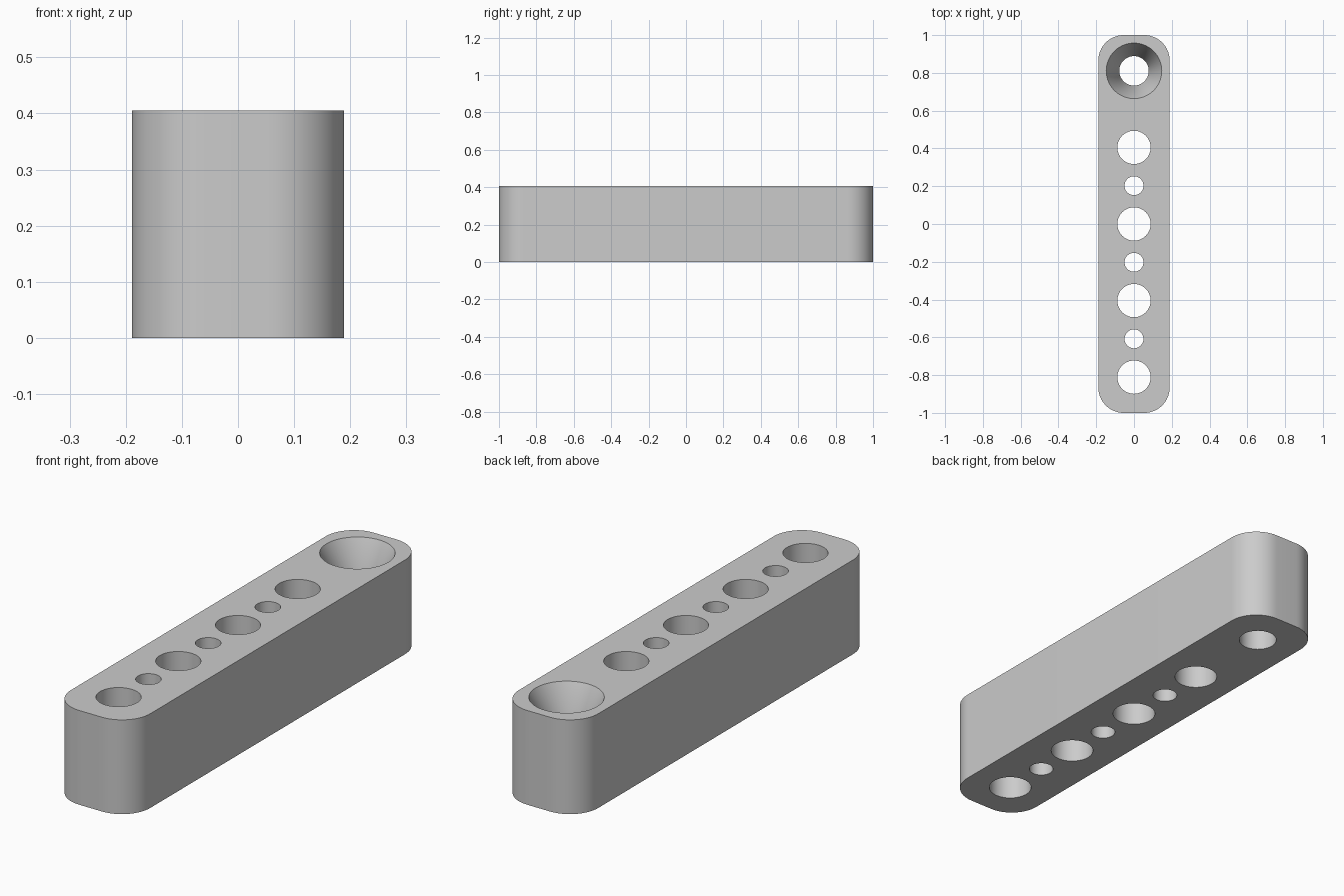
import bpy, bmesh, math

cube = bpy.data.objects.get("Cube")
if cube:
    bpy.data.objects.remove(cube)

HALF_W, HALF_L, HEIGHT = 0.189, 1.0, 0.405
CORNER = 0.135
PITCH = 0.4054
SINK_DEPTH = 0.15

grey = bpy.data.materials.new("light grey")
grey.use_nodes = True
colour = (0.6, 0.6, 0.6, 1)
grey.diffuse_color = colour
grey.node_tree.nodes["Principled BSDF"].inputs["Base Color"].default_value = colour


def circle(radius, y, count=64):
    steps = [2 * math.pi * i / count for i in range(count)]
    return [(radius * math.cos(a), y + radius * math.sin(a)) for a in steps]


def rounded_outline(count=16):
    points = []
    for quarter, (sx, sy) in enumerate([(1, 1), (-1, 1), (-1, -1), (1, -1)]):
        for i in range(count + 1):
            a = math.pi / 2 * (quarter + i / count)
            points.append((sx * (HALF_W - CORNER) + CORNER * math.cos(a),
                           sy * (HALF_L - CORNER) + CORNER * math.sin(a)))
    return points


bm = bmesh.new()
bottom_edges, top_edges = [], []


def add_wall(sections):
    """Join stacked (points, z) sections and keep the end loops for capping."""
    loops = [[bm.verts.new((x, y, z)) for x, y in pts] for pts, z in sections]
    n = len(loops[0])
    for low, high in zip(loops, loops[1:]):
        for i in range(n):
            j = (i + 1) % n
            bm.faces.new((low[i], low[j], high[j], high[i]))
    for loop, store in ((loops[0], bottom_edges), (loops[-1], top_edges)):
        store.extend(bm.edges.get((loop[i], loop[(i + 1) % n])) for i in range(n))


# Outer wall
outline = rounded_outline()
add_wall([(outline, 0), (outline, HEIGHT)])

# Large holes, with small ones halfway between and beyond
for k in range(4):
    y = (k - 2) * PITCH
    large = circle(0.088, y)
    add_wall([(large, 0), (large, HEIGHT)])
    if k < 3:
        small = circle(0.05, y + PITCH / 2)
        add_wall([(small, 0), (small, HEIGHT)])

# Countersunk hole near the back
bore, mouth = circle(0.078, 2 * PITCH), circle(0.147, 2 * PITCH)
add_wall([(bore, 0), (bore, HEIGHT - SINK_DEPTH), (mouth, HEIGHT)])

# Flat top and bottom around the holes
for edges in (bottom_edges, top_edges):
    bmesh.ops.triangle_fill(bm, edges=edges, use_beauty=True)
bmesh.ops.recalc_face_normals(bm, faces=bm.faces)

mesh = bpy.data.meshes.new("drilled_bar")
bm.to_mesh(mesh)
bm.free()
mesh.materials.append(grey)
bar = bpy.data.objects.new("drilled_bar", mesh)
bpy.context.collection.objects.link(bar)
bpy.context.view_layer.objects.active = bar
bar.select_set(True)
bpy.ops.object.shade_smooth_by_angle(angle=math.radians(30))
